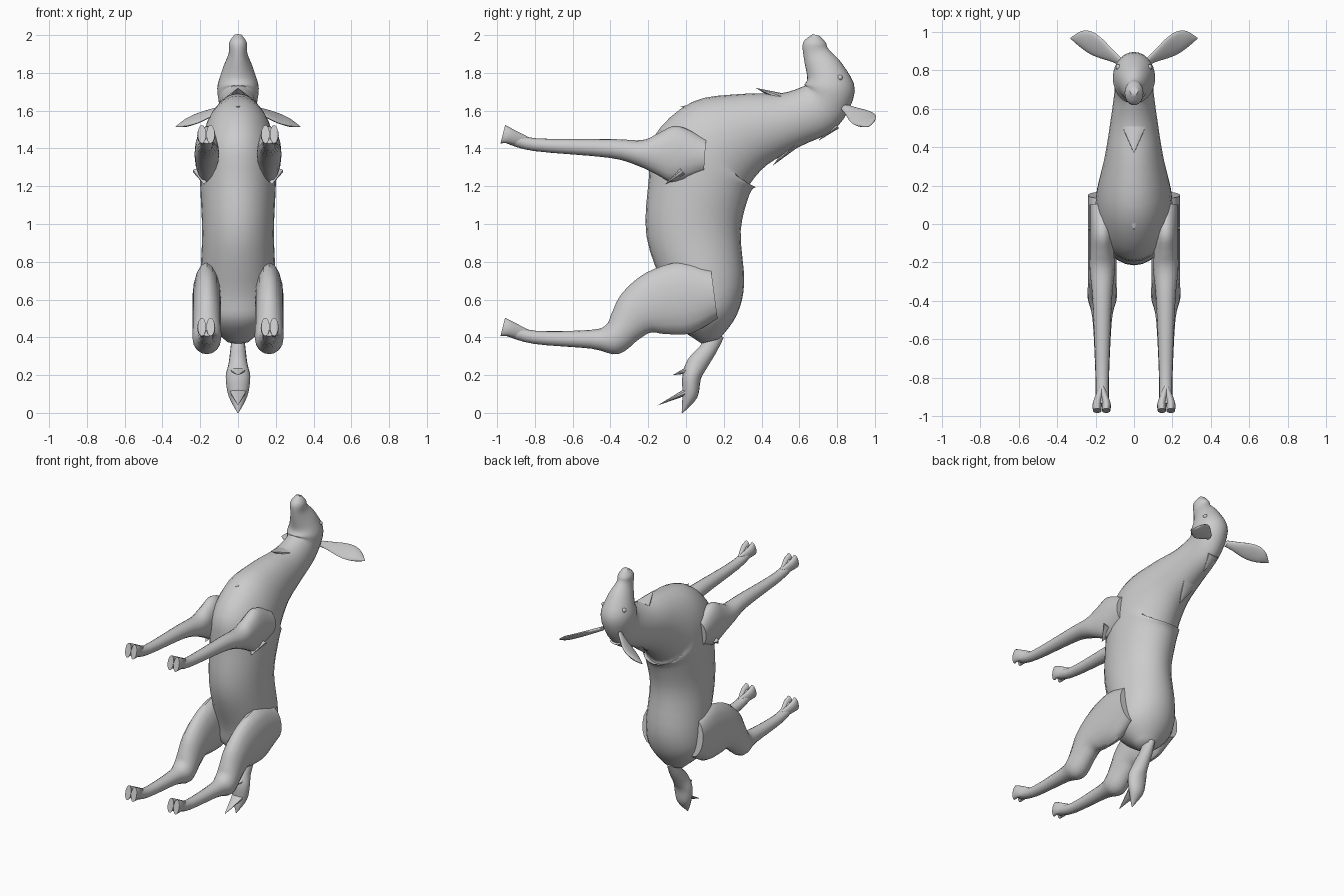
import bpy, bmesh, math
from mathutils import Vector

cube = bpy.data.objects.get("Cube")
if cube:
    bpy.data.objects.remove(cube, do_unlink=True)

SIDEWAYS = Vector((1, 0, 0))
COLOUR = (0.6, 0.6, 0.6, 1)
grey = bpy.data.materials.new("plain grey")
grey.use_nodes = True
grey.diffuse_color = COLOUR
grey.node_tree.nodes["Principled BSDF"].inputs["Base Color"].default_value = COLOUR


def finish(obj):
    """Paint and smooth one part."""
    obj.data.materials.append(grey)
    bpy.ops.object.select_all(action='DESELECT')
    obj.select_set(True)
    bpy.context.view_layer.objects.active = obj
    bpy.ops.object.shade_smooth_by_angle(angle=math.radians(50))


def spline(before, start, end, after, t):
    """Point on a smooth curve between start and end."""
    bend = 2 * before - 5 * start + 4 * end - after
    twist = 3 * start - before - 3 * end + after
    return start + (end - before) * t / 2 + bend * t**2 / 2 + twist * t**3 / 2


def skin(name, sections, sides=16, steps=4, mirror=False):
    """Smooth skin over oval sections, each given as centre, depth axis and width axis."""
    last = len(sections) - 1
    fine = []
    for i in range(last):
        near = [sections[min(max(j, 0), last)] for j in range(i - 1, i + 3)]
        for k in range(steps):
            fine.append([spline(*axis, k / steps) for axis in zip(*near)])
    fine.append(sections[last])

    bm = bmesh.new()
    rings = []
    for centre, depth, width in fine:
        angles = [math.tau * k / sides for k in range(sides)]
        rings.append([bm.verts.new(centre + depth * math.cos(a) + width * math.sin(a))
                      for a in angles])
    for ring, following in zip(rings, rings[1:]):
        for k in range(sides):
            n = (k + 1) % sides
            bm.faces.new((ring[k], ring[n], following[n], following[k]))
    bm.faces.new(rings[0])
    bm.faces.new(rings[-1])
    bmesh.ops.recalc_face_normals(bm, faces=bm.faces)
    mesh = bpy.data.meshes.new(name)
    bm.to_mesh(mesh)
    bm.free()
    obj = bpy.data.objects.new(name, mesh)
    bpy.context.collection.objects.link(obj)
    finish(obj)
    if mirror:
        obj.modifiers.new("Mirror", 'MIRROR')


def limb(name, path, **options):
    """Skin around a path of (centre, depth, width), each section square to the path."""
    sections = []
    for i, (centre, depth, width) in enumerate(path):
        ahead = path[min(i + 1, len(path) - 1)][0]
        behind = path[max(i - 1, 0)][0]
        square = SIDEWAYS.cross(ahead - behind).normalized()
        sections.append((centre, square * depth, SIDEWAYS * width))
    skin(name, sections, **options)


def middle(rows):
    """Path on the middle plane from rows of y, z, depth, width."""
    return [(Vector((0, y, z)), depth, width) for y, z, depth, width in rows]


def leg(name, widest, rows):
    """Pair of legs from rows of y, z, radius; the thick top is flattened sideways."""
    path = [(Vector((0.165, y, z)), r, min(r, widest)) for y, z, r in rows]
    limb(name, path, mirror=True)


def hoof(name, z):
    """Two flared toes with a cleft between them."""
    for toe, shift in (("inner", -0.023), ("outer", 0.023)):
        x = 0.168 + shift
        limb(f"{name}_{toe}_toe", [
            (Vector((0.168, -0.85, z - 0.04)), 0.03, 0.016),
            (Vector((x, -0.93, z - 0.01)), 0.04, 0.023),
            (Vector((x, -0.97, z)), 0.05, 0.022)], mirror=True)


def tuft(name, root, tip, width, x=0, mirror=False):
    """Flat pointed lock of hair."""
    root, tip = Vector((x, *root)), Vector((x, *tip))
    path = [(root.lerp(tip, t), width * (1.02 - t) * 0.4, width * (1.02 - t))
            for t in (0, 0.5, 1)]
    limb(name, path, sides=10, mirror=mirror)


# Trunk, neck and head in one skin from rump to nose
limb("body", middle([
    (0.13, 0.38, 0.05, 0.06),
    (0.1, 0.5, 0.17, 0.18),
    (0.1, 0.66, 0.21, 0.2),
    (0.04, 0.95, 0.25, 0.19),
    (0.07, 1.2, 0.27, 0.2),
    (0.1, 1.33, 0.3, 0.2),
    (0.18, 1.42, 0.27, 0.19),
    (0.36, 1.5, 0.2, 0.15),
    (0.55, 1.55, 0.15, 0.12),
    (0.71, 1.62, 0.14, 0.1),
    (0.76, 1.72, 0.135, 0.11),
    (0.735, 1.81, 0.1, 0.085),
    (0.69, 1.9, 0.07, 0.05),
    (0.68, 1.96, 0.06, 0.047),
    (0.69, 2, 0.02, 0.02)]), sides=28)

# Legs with shoulders and haunches
leg("front_leg", 0.065, [
    (0.1, 1.36, 0.09),
    (-0.05, 1.37, 0.15),
    (-0.15, 1.37, 0.11),
    (-0.24, 1.375, 0.07),
    (-0.4, 1.4, 0.05),
    (-0.8, 1.42, 0.034),
    (-0.94, 1.46, 0.035)])
leg("hind_leg", 0.075, [
    (0.15, 0.63, 0.13),
    (0, 0.61, 0.19),
    (-0.16, 0.58, 0.17),
    (-0.26, 0.53, 0.13),
    (-0.32, 0.46, 0.1),
    (-0.39, 0.39, 0.085),
    (-0.5, 0.39, 0.05),
    (-0.8, 0.4, 0.035),
    (-0.94, 0.44, 0.035)])
hoof("front", 1.475)
hoof("hind", 0.455)

# Leaf-shaped ears, swelling and then tapering to the tip
ear = []
for step in range(6):
    t = step / 5
    centre = Vector((0.07 + 0.26 * t, 0.845 + 0.12 * math.sin(t * math.pi / 2), 1.615 - 0.1 * t))
    spread = 0.05 * math.sin(math.pi * t**1.3) + 0.02 * (1 - t) + 0.002
    ear.append((centre, Vector((0, 1, 0.4)) * spread, Vector((0, -0.4, 1)) * min(0.014, spread)))
skin("ear", ear, mirror=True)

# Eyes
for name, x in (("left_eye", 0.08), ("right_eye", -0.08)):
    bpy.ops.mesh.primitive_uv_sphere_add(
        segments=16, ring_count=8, radius=0.015, location=(x, 0.815, 1.775))
    bpy.context.object.name = name
    finish(bpy.context.object)

# Tail with two locks hanging from its underside
limb("tail", middle([
    (0.155, 0.42, 0.05, 0.03),
    (0.12, 0.34, 0.045, 0.04),
    (0.06, 0.26, 0.055, 0.05),
    (0.03, 0.19, 0.05, 0.065),
    (0.02, 0.09, 0.04, 0.05),
    (-0.02, 0, 0.003, 0.003)]))
tuft("upper_tail_tuft", (0.02, 0.23), (-0.07, 0.2), 0.05)
tuft("lower_tail_tuft", (0.02, 0.12), (-0.15, 0.04), 0.05)

# Locks of hair on chest, throat, nape and elbows
tuft("chest_tuft", (0.13, 1.63), (-0.03, 1.62), 0.07)
tuft("throat_tuft", (0.5, 1.67), (0.37, 1.72), 0.06)
tuft("nape_tuft", (0.57, 1.42), (0.46, 1.31), 0.06)
tuft("upper_nape_tuft", (0.8, 1.52), (0.7, 1.44), 0.04)
tuft("elbow_tuft", (-0.02, 1.28), (-0.11, 1.21), 0.06, x=0.18, mirror=True)
